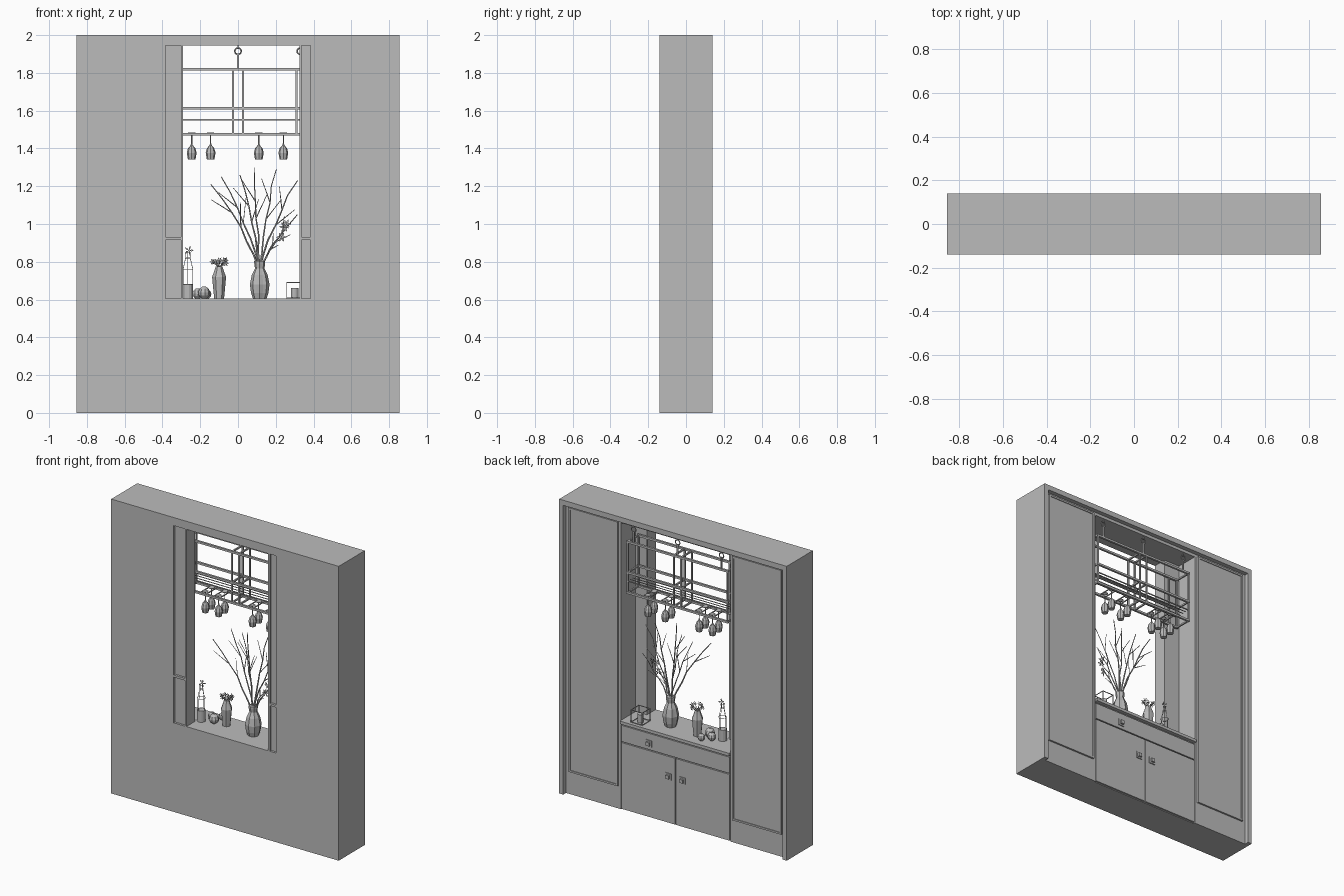
import bpy, bmesh, math, random
from mathutils import Vector

random.seed(4)
if "Cube" in bpy.data.objects:
    bpy.data.objects.remove(bpy.data.objects["Cube"], do_unlink=True)

grey = bpy.data.materials.new("plain_grey")
grey.use_nodes = True
grey.diffuse_color = (0.5, 0.5, 0.5, 1)
grey.node_tree.nodes["Principled BSDF"].inputs["Base Color"].default_value = (0.5, 0.5, 0.5, 1)


def add(name, bm):
    mesh = bpy.data.meshes.new(name)
    bm.normal_update()
    bm.to_mesh(mesh)
    bm.free()
    obj = bpy.data.objects.new(name, mesh)
    bpy.context.collection.objects.link(obj)
    mesh.materials.append(grey)
    return obj


def box(name, x, y, z):
    bm = bmesh.new()
    bmesh.ops.create_cube(bm, size=1)
    for v in bm.verts:
        v.co = [lo + (c + 0.5) * (hi - lo) for c, (lo, hi) in zip(v.co, (x, y, z))]
    return add(name, bm)


def bar(name, a, b, r=0.005):
    """Square bar between two points along one axis."""
    return box(name, *[(min(p, q) - r, max(p, q) + r) for p, q in zip(a, b)])


def lathe(name, profile, at, sides=10, flute=0.0):
    """Revolve (radius, height) pairs; flute pulls in every other side."""
    bm = bmesh.new()
    rings = []
    for r, z in profile:
        ring = []
        for i in range(sides):
            a = 2 * math.pi * i / sides
            rr = r * (1 - flute * (i % 2))
            ring.append(bm.verts.new((at[0] + rr * math.cos(a), at[1] + rr * math.sin(a), at[2] + z)))
        rings.append(ring)
    for lo, hi in zip(rings, rings[1:]):
        for i in range(sides):
            j = (i + 1) % sides
            bm.faces.new((lo[i], lo[j], hi[j], hi[i]))
    bm.faces.new(rings[0][::-1])
    bm.faces.new(rings[-1])
    return add(name, bm)


def tube(name, paths, r, cyclic=False, taper=1.0):
    cu = bpy.data.curves.new(name, "CURVE")
    cu.dimensions = "3D"
    cu.bevel_depth = r
    cu.bevel_resolution = 0
    cu.use_fill_caps = True
    for pts in paths:
        sp = cu.splines.new("POLY")
        sp.points.add(len(pts) - 1)
        sp.use_cyclic_u = cyclic
        for i, (p, c) in enumerate(zip(sp.points, pts)):
            p.co = (*c, 1)
            p.radius = 1 + (taper - 1) * i / (len(pts) - 1)
    obj = bpy.data.objects.new(name, cu)
    bpy.context.collection.objects.link(obj)
    cu.materials.append(grey)
    return obj


def circle(c, r, n=14, upright=False):
    out = []
    for i in range(n):
        a = 2 * math.pi * i / n
        u, w = r * math.cos(a), r * math.sin(a)
        out.append((c[0] + u, c[1], c[2] + w) if upright else (c[0] + u, c[1] + w, c[2]))
    return out


def frame(name, x, y, z, t):
    """Four strips around a rectangle in the x-z plane."""
    for part, xs, zs in (("low", x, (z[0], z[0] + t)), ("high", x, (z[1] - t, z[1])),
                         ("inner", (x[0], x[0] + t), z), ("outer", (x[1] - t, x[1]), z)):
        box(f"{name}_{part}", xs, y, zs)


FRONT, BACK, EDGE, TOP = -0.14, 0.14, 0.11, 0.605

# Tall side cupboards, recessed within an outer surround
for side, s in (("left", 1), ("right", -1)):
    def span(a, b):
        return tuple(sorted((s * a, s * b)))
    box(f"{side}_cupboard", span(0.41, 0.855), (FRONT, EDGE), (0, 1.965))
    box(f"{side}_surround", span(0.825, 0.855), (EDGE, BACK), (0, 1.965))
    box(f"{side}_cupboard_door", span(0.43, 0.8), (EDGE, 0.117), (0.155, 1.95))
    frame(f"{side}_door_moulding", span(0.43, 0.8), (0.117, 0.122), (0.155, 1.95), 0.012)
    # Front column with raised edge strips and a cross band
    inner = 0.325 if s > 0 else 0.29
    box(f"{side}_column", span(inner, 0.41), (-0.125, -0.045), (TOP, 1.945))
    box(f"{side}_column_outer_strip", span(0.385, 0.41), (FRONT, -0.12), (TOP, 1.945))
    box(f"{side}_column_inner_strip", span(inner, inner + 0.012), (FRONT, -0.12), (TOP, 1.945))
    box(f"{side}_column_band", span(inner, 0.41), (FRONT, -0.12), (0.915, 0.93))
box("top_panel", (-0.855, 0.855), (FRONT, BACK), (1.965, 2))
box("niche_header", (-0.41, 0.41), (FRONT, EDGE), (1.945, 1.965))

# Base cabinet with counter, drawer, two doors and square pulls
box("base_cabinet", (-0.41, 0.41), (FRONT, 0.1), (0, 0.585))
box("counter", (-0.41, 0.41), (FRONT, 0.125), (0.585, TOP))
box("drawer_front", (-0.406, 0.406), (0.1, 0.112), (0.462, 0.572))
for s in (-1, 1):
    box("cabinet_door", tuple(sorted((s * 0.003, s * 0.406))), (0.1, 0.112), (0.005, 0.455))
for x, z in ((0.2, 0.505), (0.053, 0.32), (-0.053, 0.32)):
    box("pull_plate", (x - 0.022, x + 0.022), (0.112, 0.118), (z - 0.022, z + 0.022))
    box("pull_grip", (x - 0.012, x + 0.012), (0.118, 0.13), (z - 0.012, z + 0.012))

# Hanging glass rack
RX, RF, RB = 0.375, -0.025, 0.09
levels = (1.475, 1.612, 1.82)
for y in (RF, RB):
    for z in levels:
        bar("rack_rail", (-RX, y, z), (RX, y, z), 0.007)
    for x in (-RX, -0.31, -0.027, 0.027, 0.31, RX):
        if y == RB and abs(x) == 0.31:
            continue
        bar("rack_upright", (x, y, levels[0]), (x, y, levels[2]))
    bar("rack_guard", (-RX, y, 1.552), (RX, y, 1.552), 0.003)
for z in levels:
    for x in (-RX, -0.027, 0.027, RX):
        bar("rack_side_rail", (x, RF, z), (x, RB, z))
glass_x = (-0.245, -0.145, 0.11, 0.24)
for x in glass_x:
    for d in (-0.022, 0.022):
        bar("glass_runner", (x + d, RF, 1.478), (x + d, RB, 1.478), 0.003)
for y in (0.005, 0.035, 0.062):
    bar("shelf_wire", (-RX, y, 1.552), (RX, y, 1.552), 0.002)
for x in (-0.33, 0, 0.33):
    bar("hanger_rod", (x, RB, 1.82), (x, RB, 1.898), 0.005)
    bar("hanger_hook", (x, RB, 1.932), (x, RB, 1.945), 0.003)
    tube("hanger_ring", [circle((x, RB, 1.915), 0.017, upright=True)], 0.004, True)

# Upside-down stemmed glasses in two rows
glass = [(0.02, 0), (0.026, 0.035), (0.02, 0.058), (0.006, 0.075), (0.003, 0.085),
         (0.003, 0.132), (0.019, 0.14), (0.019, 0.143)]
for x in glass_x:
    for y in (0.0, 0.065):
        lathe("stem_glass", glass, (x, y, 1.342), 8)

# Large fluted vase with branches
hub = Vector((0.115, 0, 0.76))
lathe("large_vase", [(0.036, 0), (0.046, 0.03), (0.052, 0.075), (0.042, 0.125), (0.025, 0.16),
                     (0.029, 0.185), (0.029, 0.2)], (hub.x, hub.y, TOP), 16, 0.1)
tips = [(-0.14, -0.06, 1.21), (-0.09, 0.05, 1.25), (0.01, 0.03, 1.26), (0.08, -0.02, 1.3),
        (0.2, 0.04, 1.29), (0.31, -0.02, 1.23), (0.32, 0.02, 1.05), (0.24, -0.03, 0.96)]
paths, twigs = [], []
for tip in map(Vector, tips):
    pts = []
    for i in range(7):
        t = i / 6
        p = hub.lerp(tip, t)
        p.x += (hub.x - tip.x) * 0.35 * t * (1 - t) + random.uniform(-0.006, 0.006)
        p.y += random.uniform(-0.006, 0.006)
        pts.append(p)
    paths.append(pts)
    d = (tip - hub) * 0.25
    for k, turn in ((3, 0.5), (4, -0.5)):
        c, s = math.cos(turn), math.sin(turn)
        twigs.append([pts[k], pts[k] + Vector((c * d.x + s * d.z, d.y, c * d.z - s * d.x))])
tube("branches", paths, 0.0055, taper=0.45)
tube("twigs", twigs, 0.003, taper=0.5)


def blossom(name, c, r, petals=6):
    """Ring of thin pointed petals."""
    bm = bmesh.new()
    for i in range(petals):
        a = 2 * math.pi * i / petals
        b = 0.35
        lift = random.uniform(-0.4, 0.4) * r
        ring = [(0, 0, 0)] + [(k * r * math.cos(a + o), lift * k, k * r * math.sin(a + o))
                              for k, o in ((0.6, -b), (1, 0), (0.6, b))]
        bm.faces.new([bm.verts.new(Vector(p) + Vector(c)) for p in ring])
    add(name, bm)


for c in ((0.245, -0.03, 0.985), (0.23, -0.03, 0.93), (0.255, -0.01, 1.0)):
    blossom("branch_blossom", c, 0.028)

# Small fluted vase with a flower cluster
lathe("small_vase", [(0.026, 0), (0.032, 0.06), (0.037, 0.115), (0.024, 0.15), (0.018, 0.17)],
      (-0.1, 0.02, TOP), 12, 0.1)
for i in range(9):
    a = i * 2.4
    c = (-0.1 + 0.035 * math.cos(a), 0.02 + 0.03 * math.sin(a), 0.8 + 0.008 * (i % 3 - 1))
    blossom("vase_blossom", c, 0.017)
    tube("flower_stem", [[(-0.1, 0.02, 0.77), c]], 0.002)

# Round ornaments
for x, y, r in ((-0.215, 0.03, 0.027), (-0.18, 0.0, 0.032), (-0.165, 0.07, 0.024)):
    lathe("round_ornament", [(r * 0.4, 0), (r * 0.9, r * 0.5), (r, r), (r * 0.8, r * 1.6), (r * 0.3, r * 2)],
          (x, y, TOP), 9)

# Jar with a wire bottle above it
jx, jy = -0.265, -0.015
lathe("jar", [(0.027, 0), (0.027, 0.075)], (jx, jy, TOP), 14)
outline = [(0.026, 0.68), (0.026, 0.76), (0.012, 0.82), (0.01, 0.85)]
tube("wire_rings", [circle((jx, jy, z), r, 10) for r, z in outline], 0.0015, True)
tube("wire_ribs", [[(jx + r * math.cos(a), jy + r * math.sin(a), z) for r, z in outline]
                   for a in (0, 1.57, 3.14, 4.71)], 0.0015)
blossom("wire_blossom", (jx + 0.005, jy, 0.86), 0.026, 5)

# Open cube lantern with a candle
lx, ly, h = 0.3, 0.06, 0.042
for a in (-h, h):
    for b in (-h, h):
        bar("lantern_post", (lx + a, ly + b, 0.608), (lx + a, ly + b, 0.69), 0.002)
        for z in (0.608, 0.69):
            if a < b or a == b:
                bar("lantern_edge", (lx - h, ly + b, z), (lx + h, ly + b, z), 0.002)
                bar("lantern_edge", (lx + b, ly - h, z), (lx + b, ly + h, z), 0.002)
lathe("candle", [(0.02, 0), (0.02, 0.055)], (lx, ly, TOP), 12)
